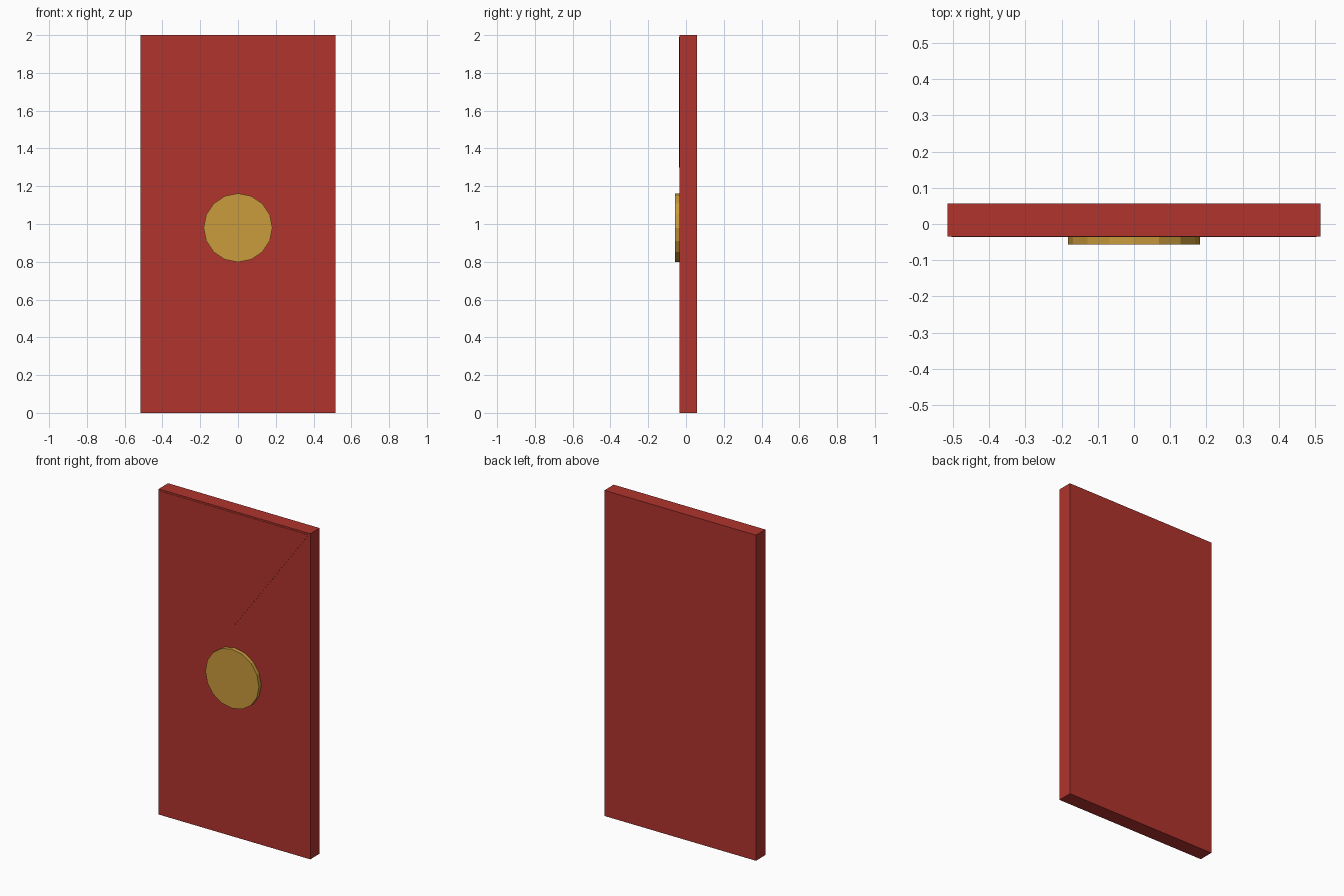
import bpy
import bmesh
import math
from mathutils import Matrix

cube = bpy.data.objects.get("Cube")
if cube:
    bpy.data.objects.remove(cube, do_unlink=True)


def material(name, rgb):
    mat = bpy.data.materials.new(name)
    mat.use_nodes = True
    colour = (*rgb, 1.0)
    mat.diffuse_color = colour
    mat.node_tree.nodes["Principled BSDF"].inputs["Base Color"].default_value = colour
    return mat


def add_object(name, bm, mat):
    bmesh.ops.recalc_face_normals(bm, faces=bm.faces)
    mesh = bpy.data.meshes.new(name)
    bm.to_mesh(mesh)
    bm.free()
    mesh.materials.append(mat)
    obj = bpy.data.objects.new(name, mesh)
    bpy.context.collection.objects.link(obj)
    return obj


def plate(name, outline, y_front, y_back, mat):
    """Extrude an outline of (x, z) points from front to back."""
    bm = bmesh.new()
    face = bm.faces.new([bm.verts.new((x, y_front, z)) for x, z in outline])
    side = bmesh.ops.extrude_face_region(bm, geom=[face])["geom"]
    verts = [v for v in side if isinstance(v, bmesh.types.BMVert)]
    bmesh.ops.translate(bm, verts=verts, vec=(0, y_back - y_front, 0))
    # keep the front cap that the extrusion leaves out
    if not any(all(abs(v.co.y - y_front) < 1e-6 for v in f.verts) for f in bm.faces):
        bm.faces.new([v for v in bm.verts if abs(v.co.y - y_front) < 1e-6])
    return add_object(name, bm, mat)


red = material("envelope red", (0.434, 0.034, 0.026))
gold = material("seal gold", (0.591, 0.327, 0.045))

HALF_WIDTH, HEIGHT = 0.515, 2.0
FRONT, BACK = -0.034, 0.057

# Envelope body
plate("envelope_body",
      [(-HALF_WIDTH, 0), (HALF_WIDTH, 0), (HALF_WIDTH, HEIGHT), (-HALF_WIDTH, HEIGHT)],
      FRONT, BACK, red)

# Thin triangular flap on the front
plate("envelope_flap", [(-0.505, 1.99), (0, 1.3), (0.505, 1.99)],
      FRONT - 0.002, FRONT + 0.002, red)

# Round seal with sixteen sides
SIDES, RADIUS, SEAL_Z = 16, 0.182, 0.98
angles = [math.tau * i / SIDES for i in range(SIDES)]
plate("round_seal",
      [(RADIUS * math.cos(a), SEAL_Z + RADIUS * math.sin(a)) for a in angles],
      -0.057, FRONT + 0.002, gold)
